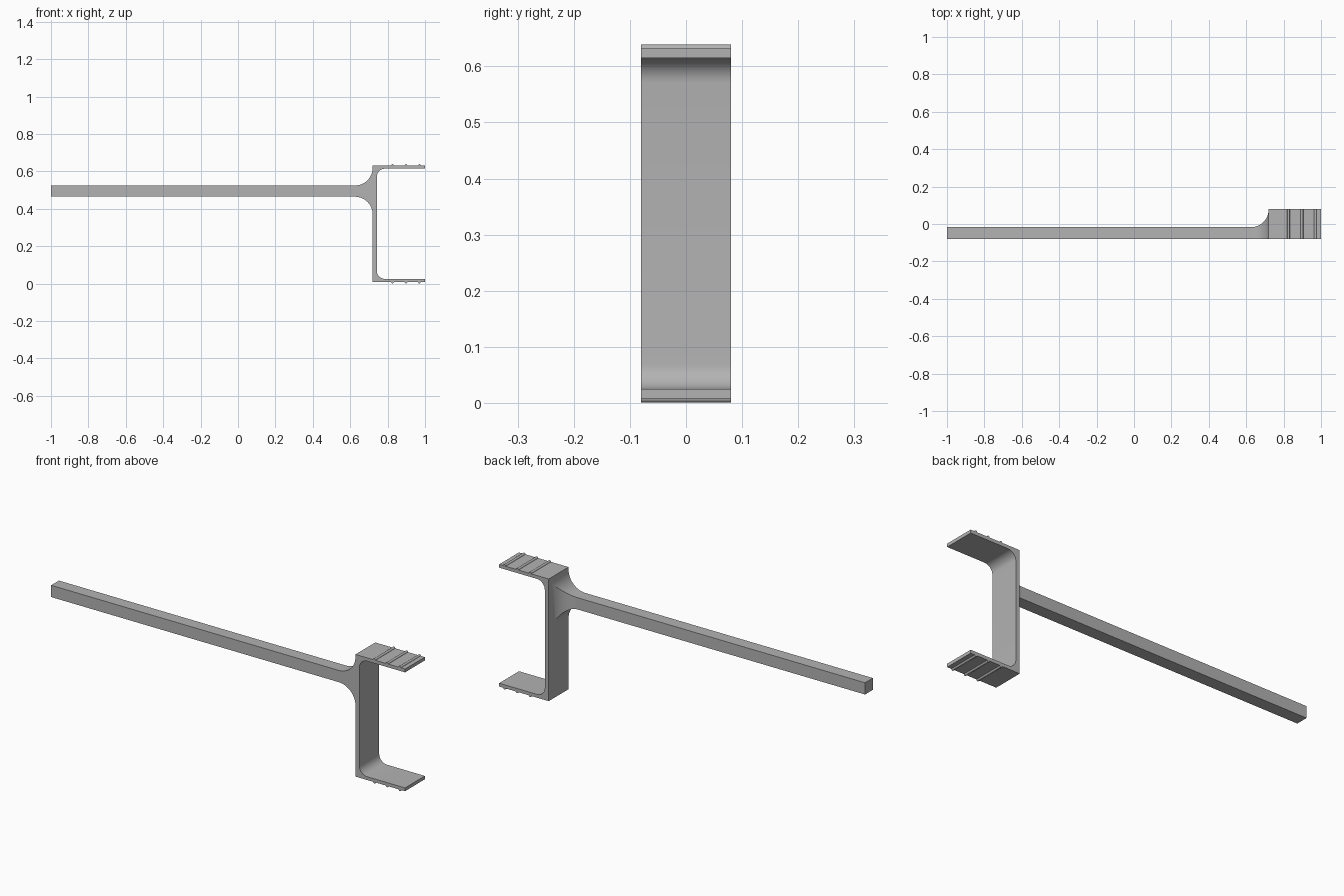
import bpy
from math import sin, cos, pi, radians

cube = bpy.data.objects.get("Cube")
if cube:
    bpy.data.objects.remove(cube, do_unlink=True)

grey = bpy.data.materials.new("plain grey")
grey.use_nodes = True
colour = (0.45, 0.45, 0.45, 1)
grey.diffuse_color = colour
grey.node_tree.nodes["Principled BSDF"].inputs["Base Color"].default_value = colour

FRONT, BACK = -0.08, 0.08       # depth of the bracket
LOW, HIGH = 0.008, 0.632        # outer faces of the two jaws
WALL, TIP = 0.72, 1.0           # outer face of the wall, end of the jaws


def loft(name, rings):
    """Skin a list of equal-sized rings and cap both ends."""
    n = len(rings[0])
    verts = [p for ring in rings for p in ring]
    faces = [tuple(range(n)), tuple(range(len(verts) - n, len(verts)))]
    for r in range(len(rings) - 1):
        for i in range(n):
            j = (i + 1) % n
            faces.append((r * n + i, r * n + j, r * n + n + j, r * n + n + i))
    mesh = bpy.data.meshes.new(name)
    mesh.from_pydata(verts, [], faces)
    mesh.materials.append(grey)
    ob = bpy.data.objects.new(name, mesh)
    bpy.context.collection.objects.link(ob)
    bpy.ops.object.select_all(action='DESELECT')
    ob.select_set(True)
    bpy.context.view_layer.objects.active = ob
    # Consistent outward normals, then smooth the curved parts
    bpy.ops.object.mode_set(mode='EDIT')
    bpy.ops.mesh.select_all(action='SELECT')
    bpy.ops.mesh.normals_make_consistent(inside=False)
    bpy.ops.object.mode_set(mode='OBJECT')
    bpy.ops.object.shade_smooth_by_angle(angle=radians(30))
    return ob


def extrude(name, profile):
    """Extrude an x-z profile through the bracket depth."""
    return loft(name, [[(x, y, z) for x, z in profile] for y in (FRONT, BACK)])


def arc(cx, cz, r, start, end, steps=10):
    return [(cx + r * cos(start + (end - start) * i / steps),
             cz + r * sin(start + (end - start) * i / steps))
            for i in range(steps + 1)]


# C-shaped bracket with rounded inner corners
inner, thick, r = 0.742, 0.017, 0.045
bottom, top = LOW + thick, HIGH - thick
extrude("bracket",
        [(WALL, LOW), (TIP, LOW), (TIP, bottom)]
        + arc(inner + r, bottom + r, r, 1.5 * pi, pi)
        + arc(inner + r, top - r, r, pi, 0.5 * pi)
        + [(TIP, top), (TIP, HIGH), (WALL, HIGH)])

# Small half-round grip ribs on the outside of both jaws
for i, x in enumerate((0.826, 0.898, 0.97)):
    extrude(f"upper_rib_{i + 1}", arc(x, HIGH, 0.007, 0, pi, 8))
    extrude(f"lower_rib_{i + 1}", arc(x, LOW, 0.007, pi, 2 * pi, 8))

# Square arm that flares up, down and back into the bracket wall
flare = 0.095


def section(x, grow):
    y, low, high = -0.017 + grow, 0.465 - grow, 0.525 + grow
    return [(x, FRONT, low), (x, y, low), (x, y, high), (x, FRONT, high)]


rings = [section(-1, 0)]
for i in range(15):
    t = 0.5 * pi * i / 14
    rings.append(section(WALL - flare + flare * sin(t), flare * (1 - cos(t))))
loft("arm", rings)
